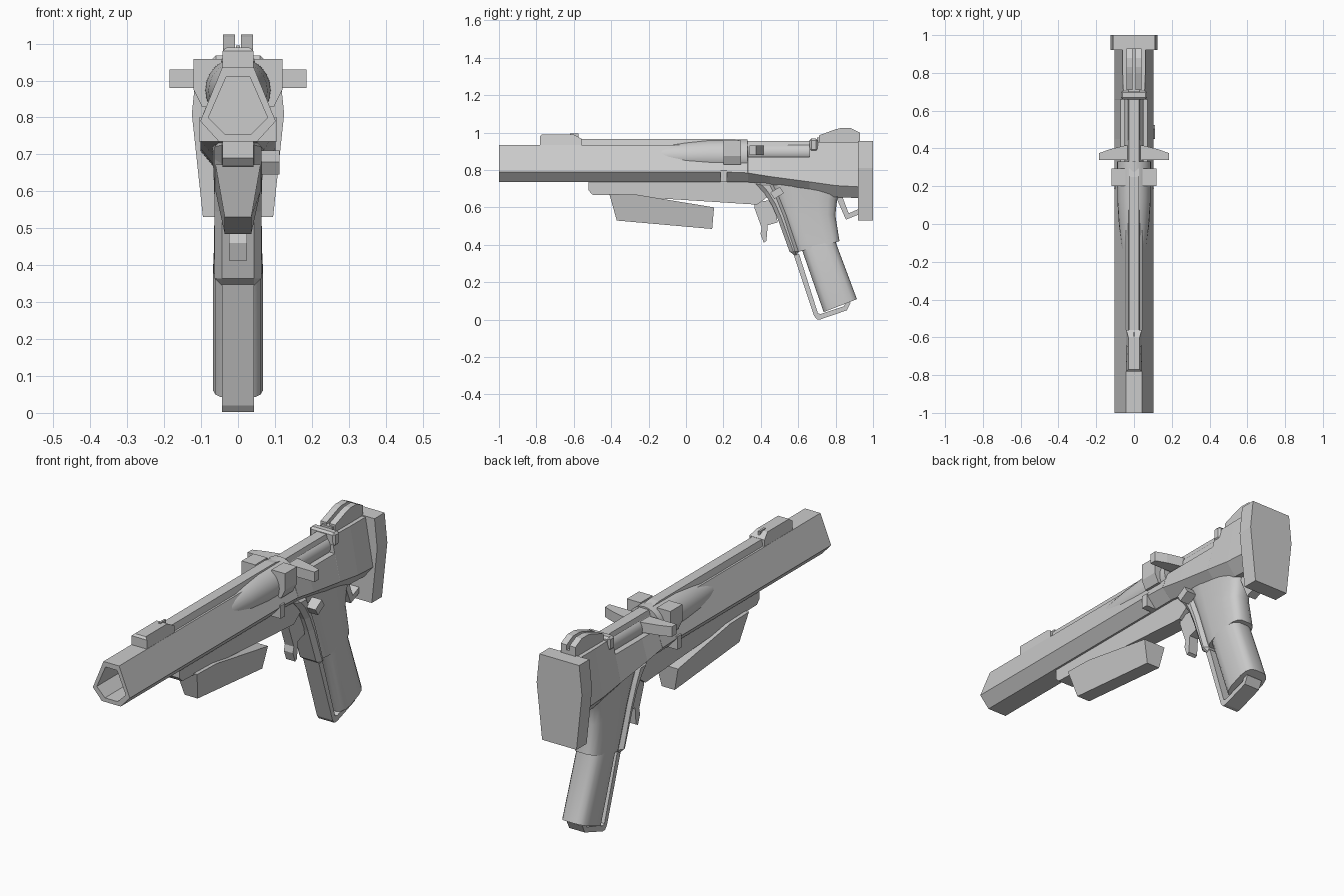
import bpy, bmesh, math
from mathutils import Vector

if "Cube" in bpy.data.objects:
    bpy.data.objects.remove(bpy.data.objects["Cube"])


def make(name, bm, smooth=None, bevel=0):
    bmesh.ops.recalc_face_normals(bm, faces=bm.faces)
    me = bpy.data.meshes.new(name)
    bm.to_mesh(me)
    bm.free()
    ob = bpy.data.objects.new(name, me)
    bpy.context.collection.objects.link(ob)
    if bevel:
        m = ob.modifiers.new("bevel", 'BEVEL')
        m.width, m.segments, m.limit_method = bevel, 1, 'ANGLE'
    if smooth:
        bpy.ops.object.select_all(action='DESELECT')
        ob.select_set(True)
        bpy.context.view_layer.objects.active = ob
        bpy.ops.object.shade_smooth_by_angle(angle=math.radians(smooth))
    return ob


def loft(name, rings, smooth=None, bevel=0):
    """Skin a series of equal-length point rings and cap both ends."""
    bm = bmesh.new()
    vs = [[bm.verts.new(p) for p in r] for r in rings]
    n = len(vs[0])
    for a, b in zip(vs, vs[1:]):
        for i in range(n):
            j = (i + 1) % n
            bm.faces.new((a[i], a[j], b[j], b[i]))
    bm.faces.new(vs[0])
    bm.faces.new(vs[-1])
    return make(name, bm, smooth, bevel)


def prism(name, yz, w, bevel=0, x=0):
    """Side profile extruded across x; w is a half width or a function of (y, z)."""
    f = w if callable(w) else (lambda y, z: w)
    return loft(name, [[(x + s * f(y, z), y, z) for y, z in yz] for s in (-1, 1)], bevel=bevel)


def box(name, w, y0, y1, z0, z1, x=0, bevel=0):
    return prism(name, [(y0, z0), (y1, z0), (y1, z1), (y0, z1)], w, bevel, x)


def hexa(y, tw, tz, mw, mz, bw, bz):
    return [(-tw, y, tz), (tw, y, tz), (mw, y, mz), (bw, y, bz), (-bw, y, bz), (-mw, y, mz)]


def circle(y, r, z, n=24):
    return [(r * math.cos(2 * math.pi * i / n), y, z + r * math.sin(2 * math.pi * i / n)) for i in range(n)]


def grip_ring(front, back, w, n=16, p=0.6):
    """Rounded-box ring spanning a front and a back (y, z) point."""
    f, b = Vector((0, *front)), Vector((0, *back))
    pts = []
    for i in range(n):
        a = 2 * math.pi * (i + .5) / n
        c, s = math.cos(a), math.sin(a)
        u, v = math.copysign(abs(c) ** p, c), math.copysign(abs(s) ** p, s)
        q = (f + b) / 2 + (b - f) / 2 * u
        pts.append((v * w, q.y, q.z))
    return pts


# Barrel with a hollow hexagonal muzzle
outer = (.043, .935, .102, .79, .052, .735)
inner = (.032, .91, .08, .80, .035, .755)
loft("barrel", [hexa(-.45, *inner), hexa(-1, *inner), hexa(-1, *outer), hexa(.22, *outer)])

# Receiver: front, lowered bolt bay, rear
loft("receiver", [
    hexa(.2, *outer),
    hexa(.33, .045, .935, .102, .785, .052, .735),
    hexa(.331, .072, .87, .102, .784, .052, .735),
    hexa(.45, .072, .87, .102, .765, .052, .725),
    hexa(.66, .072, .87, .102, .737, .052, .68),
    hexa(.661, .055, .95, .102, .737, .052, .68),
    hexa(.80, .06, .95, .102, .717, .052, .655),
    hexa(.93, .06, .95, .102, .71, .052, .65)])
loft("chamber_bulge", [circle(-.17, .06, .87), circle(0, .08, .872), circle(.12, .088, .874),
                       circle(.33, .09, .874)], 40)
loft("bolt", [circle(.32, .05, .895), circle(.67, .05, .895)], 40)
box("joint_band", .106, .185, .22, .735, .80)

# Top rib and sights
prism("top_rib", [(-.6, .92), (.70, .92), (.70, .955), (.33, .955), (.25, .967), (-.6, .967)],
      lambda y, z: .026 if z > .93 else .036)
prism("front_sight", [(-.78, .93), (-.78, .98), (-.77, .99), (-.60, .99), (-.56, .968), (-.56, .93)],
      lambda y, z: .03 if z > .985 else .042)
box("front_sight_post", .005, -.62, -.575, .96, .995)
box("sight_bridge", .07, .66, .705, .90, .968, bevel=.01)
box("sight_base", .03, .70, .93, .94, .975)
for s, side in ((-1, "left"), (1, "right")):
    prism("rear_sight_" + side,
          [(.71, .94), (.71, .985), (.80, 1.018), (.83, 1.025), (.88, 1.025), (.93, 1.0), (.93, .94)],
          .016, x=s * .024)
    # Winged blocks beside the chamber
    loft("chamber_ear_" + side, [[(s * x, y, z) for x, z in
         ((.045, .958), (.12, .958), (.12, .875), (.098, .83), (.045, .83))] for y in (.2, .295)])

# Cocking handle across the bolt
loft("cocking_handle", [[(x, .34, .88), (x, y, .88), (x, y, .93), (x, .34, .93)]
                        for x, y in ((-.185, .375), (-.13, .395), (-.05, .415),
                                     (.05, .415), (.13, .395), (.185, .375))])

# Butt plate and the strut below it
loft("butt_plate", [[(x, y, z) for x, z in ((-.11, .955), (.11, .955), (.125, .81), (.095, .53),
                    (-.095, .53), (-.125, .81))] for y in (.92, 1.0)])
prism("butt_strut", [(.80, .66), (.855, .535), (.93, .565), (.93, .595), (.87, .568), (.835, .66)], .025)

# Underbarrel housing and angled foregrip
prism("under_housing", [(-.52, .74), (-.52, .69), (-.50, .668), (-.40, .665), (.38, .615), (.44, .66),
                        (.42, .74)], .042)
prism("foregrip", [(-.41, .672), (-.37, .53), (.14, .485), (.15, .60), (-.26, .668)],
      lambda y, z: .036 if z < .55 else .061)

# Trigger
prism("trigger", [(.37, .63), (.365, .60), (.405, .49), (.398, .46), (.415, .412), (.43, .42),
                  (.437, .505), (.49, .52), (.47, .64)], .025)

# Pistol grip: upper frame, front strap, lower handle
loft("grip_frame", [grip_ring((.43, .75), (.84, .70), .07), grip_ring((.475, .66), (.81, .64), .067),
                    grip_ring((.51, .57), (.80, .56), .064), grip_ring((.59, .36), (.822, .42), .067)], 50)
prism("grip_front_strap", [(.36, .74), (.42, .675), (.46, .61), (.49, .54), (.56, .345), (.61, .345),
                           (.54, .56), (.50, .66), (.46, .74)], .064, bevel=.02)
loft("grip_handle", [grip_ring((.60, .40), (.80, .45), .062), grip_ring((.62, .37), (.803, .41), .069),
                     grip_ring((.735, .04), (.915, .11), .069)], 40)
prism("grip_loop", [(.575, .35), (.685, .02), (.70, .002), (.72, .002), (.86, .05), (.88, .09), (.86, .11),
                    (.845, .072), (.72, .03), (.705, .035), (.605, .35)], .043)

# Tilted selector on the right side
c, s = math.cos(.55), math.sin(.55)
prism("selector", [(.487 + a * c - b * s, .678 + a * s + b * c) for a, b in
                   ((-.03, -.02), (.03, -.02), (.03, .02), (-.03, .02))], .027, x=.085)
